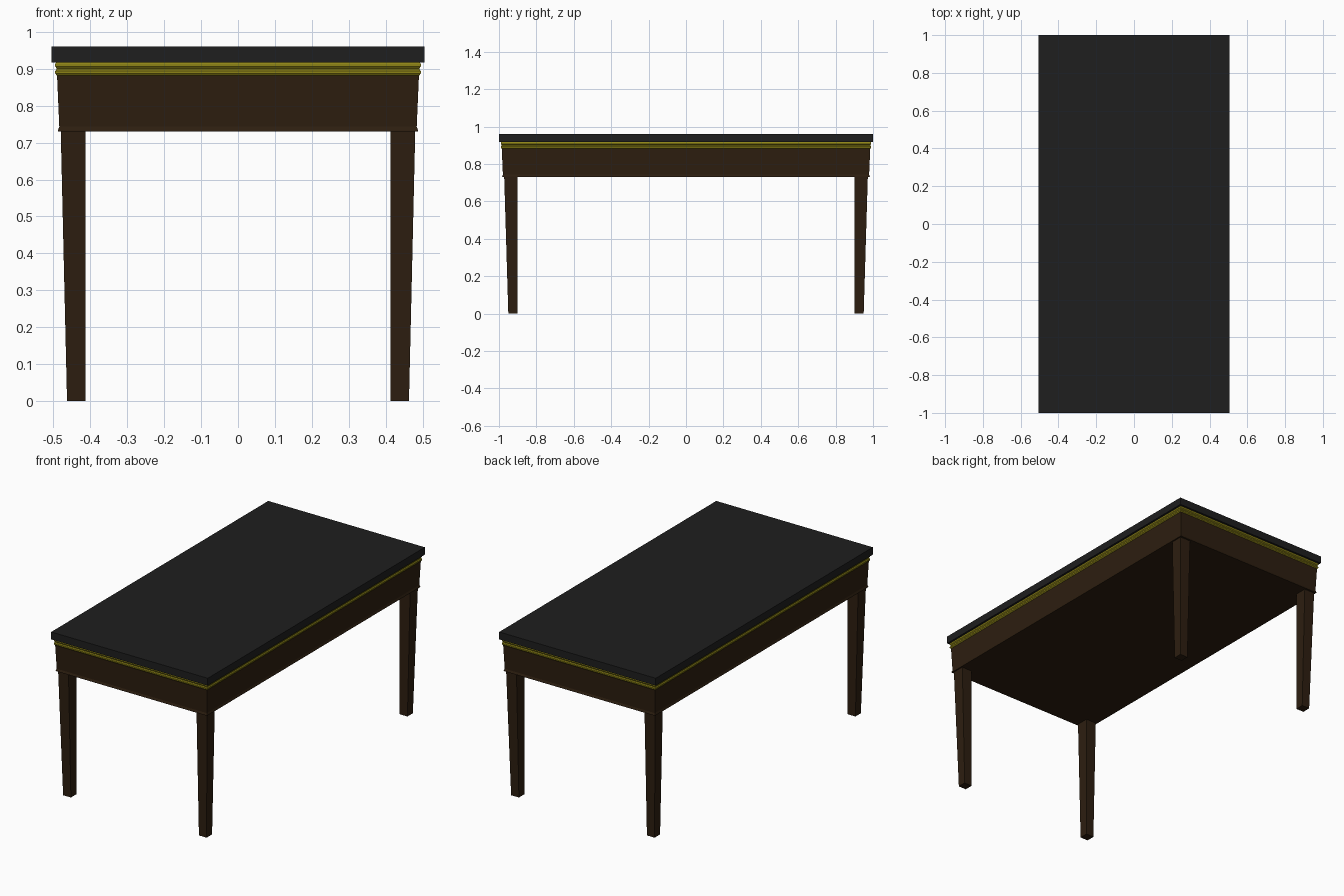
import bpy, bmesh

if "Cube" in bpy.data.objects:
    bpy.data.objects.remove(bpy.data.objects["Cube"])


def material(name, rgb):
    m = bpy.data.materials.new(name)
    m.diffuse_color = (*rgb, 1)
    m.use_nodes = True
    m.node_tree.nodes["Principled BSDF"].inputs["Base Color"].default_value = m.diffuse_color
    return m


def loft(name, rects, mat):
    """Closed solid through stacked rectangles (x0, x1, y0, y1, z), bottom to top."""
    bm = bmesh.new()
    rings = [[bm.verts.new(p) for p in ((x0, y0, z), (x1, y0, z), (x1, y1, z), (x0, y1, z))]
             for x0, x1, y0, y1, z in rects]
    for a, b in zip(rings, rings[1:]):
        for i in range(4):
            j = (i + 1) % 4
            bm.faces.new((a[i], a[j], b[j], b[i]))
    bm.faces.new(rings[0][::-1])
    bm.faces.new(rings[-1])
    bmesh.ops.recalc_face_normals(bm, faces=bm.faces)
    me = bpy.data.meshes.new(name)
    bm.to_mesh(me)
    bm.free()
    me.materials.append(mat)
    ob = bpy.data.objects.new(name, me)
    bpy.context.collection.objects.link(ob)
    return ob


def inset_rects(profile):
    """Centred rectangles from (inset from the top's edge, height) pairs."""
    return [(-HX + d, HX - d, -HY + d, HY - d, z) for d, z in profile]


HX, HY = 0.505, 1.0
black = material("black_top", (0.013, 0.013, 0.013))
gold = material("gold_trim", (0.27, 0.23, 0.008))
wood = material("dark_wood", (0.026, 0.013, 0.005))

# table top
loft("table_top", inset_rects([(0, 0.917), (0, 0.96)]), black)

# double-bead gold moulding
loft("gold_moulding", inset_rects([
    (0.014, 0.882), (0.010, 0.887), (0.010, 0.894), (0.014, 0.899),
    (0.014, 0.901), (0.010, 0.906), (0.010, 0.913), (0.012, 0.917)]), gold)

# tapered apron box with flared lower lip
loft("apron", inset_rects([
    (0.017, 0.73), (0.017, 0.733), (0.021, 0.743), (0.015, 0.882)]), wood)

# four legs, straight inside and tapering outside, mirrored to each corner
leg = loft("legs", [(0.413, 0.463, 0.90, 0.95, 0.0),
                    (0.413, 0.480, 0.90, 0.972, 0.73)], wood)
mirror = leg.modifiers.new("four_corners", 'MIRROR')
mirror.use_axis = (True, True, False)
